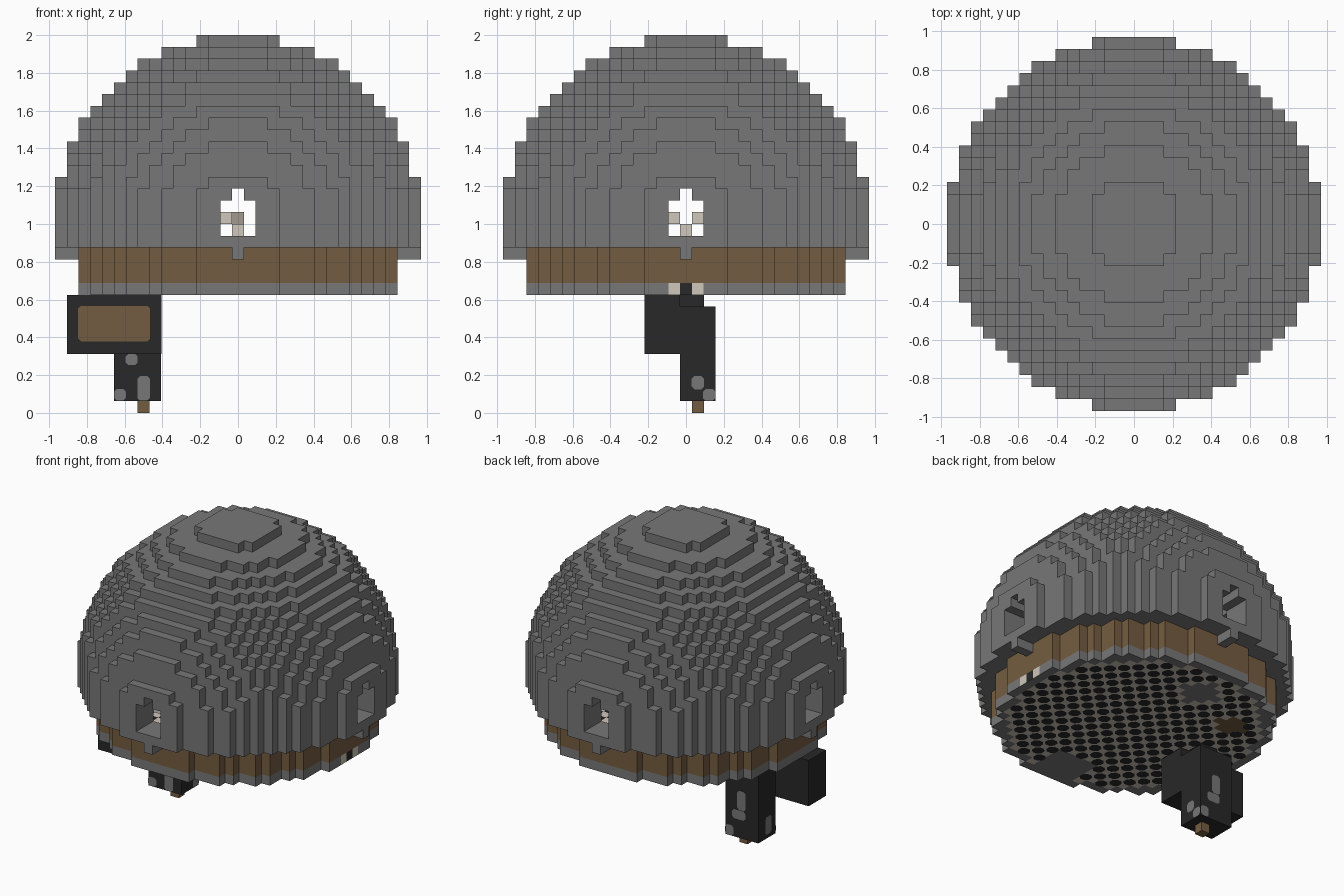
import bpy, bmesh, math
from mathutils import Vector

V = 0.0625            # voxel edge
MID = 1.03125         # height of the sphere centre

cube = bpy.data.objects.get("Cube")
if cube:
    bpy.data.objects.remove(cube)


def material(name, rgb):
    m = bpy.data.materials.new(name)
    m.use_nodes = True
    m.diffuse_color = (*rgb, 1)
    m.node_tree.nodes["Principled BSDF"].inputs["Base Color"].default_value = (*rgb, 1)
    return m


GREY = material("steel_grey", (0.186, 0.186, 0.186))
BROWN = material("leather_brown", (0.174, 0.108, 0.052))
DARK = material("charcoal", (0.021, 0.021, 0.021))
BEIGE = material("beige", (0.62, 0.57, 0.50))
TAUPE = material("taupe", (0.36, 0.32, 0.27))


def finish(name, bm, mats):
    mesh = bpy.data.meshes.new(name)
    bm.to_mesh(mesh)
    bm.free()
    for m in mats:
        mesh.materials.append(m)
    obj = bpy.data.objects.new(name, mesh)
    bpy.context.scene.collection.objects.link(obj)
    return obj


AXES = [Vector(a) * s for a in ((1, 0, 0), (0, 1, 0), (0, 0, 1)) for s in (1, -1)]


def voxels(name, cells, mats, rule=lambda c, n: 0):
    """Exposed faces of a set of integer cells around the sphere centre."""
    bm = bmesh.new()
    cache = {}

    def vert(p):
        key = tuple(round(k * 2) for k in p)
        if key not in cache:
            cache[key] = bm.verts.new((p.x * V, p.y * V, MID + p.z * V))
        return cache[key]

    for c in cells:
        p = Vector(c)
        for n in AXES:
            if tuple(int(k) for k in p + n) in cells:
                continue
            u = Vector((n.y, n.z, n.x))
            w = n.cross(u)
            f = bm.faces.new([vert(p + (n + u * a + w * b) / 2)
                              for a, b in ((-1, -1), (1, -1), (1, 1), (-1, 1))])
            f.material_index = rule(c, n)
    return finish(name, bm, mats)


def block(name, lo, hi, mat):
    bm = bmesh.new()
    bmesh.ops.create_cube(bm, size=1)
    for v in bm.verts:
        v.co = [(a + b) / 2 + k * (b - a) for a, b, k in zip(lo, hi, v.co)]
    return finish(name, bm, [mat])


def plates(name, specs, mat, c):
    """Flat plates with corners cut by c: centre, outward normal, width, height."""
    bm = bmesh.new()
    for centre, n, w, h in specs:
        n = Vector(n)
        u = Vector((0, 0, 1)).cross(n) if not n.z else Vector((1, 0, 0))
        v = n.cross(u)
        w, h = w / 2, h / 2
        pts = [(w, c - h), (w, h - c), (w - c, h), (c - w, h),
               (-w, h - c), (-w, c - h), (c - w, -h), (w - c, -h)]
        base = Vector(centre) + n * 0.003
        bm.faces.new([bm.verts.new(base + u * a + v * b) for a, b in pts])
    return finish(name, bm, [mat])


def disc(r, z, inner=-1):
    n = int(r)
    return {(x, y, z) for x in range(-n, n + 1) for y in range(-n, n + 1)
            if inner * abs(inner) < x * x + y * y <= r * r}


def spin(cells):
    """Repeat cells by quarter turns about the vertical axis."""
    out = set()
    for x, y, z in cells:
        for _ in range(4):
            out.add((x, y, z))
            x, y = -y, x
    return out


# Domed shell with a cross-shaped window on each side and a nub under it
dome = {(x, y, z) for z in range(-2, 16) for x, y, _ in disc(15.5, 0)
        if 12.5 ** 2 < x * x + y * y + z * z <= 15.5 ** 2}
window = [(s, z) for s in (-1, 0, 1) for z in (-1, 0, 1)] + [(0, 2)]
nubs = spin({(0, -d, z) for d in (14, 15) for z in (-3, -2)})
dome -= spin({(s, -d, z) for s, z in window for d in range(11, 16)}) | nubs
voxels("dome_shell", dome, [GREY])
voxels("window_nubs", nubs, [GREY])

# Small pale cells just inside the windows
pale = spin({(0, -12, -1)}) | {(-1, -12, 0), (12, -1, 0), (-12, 1, 0)}
voxels("window_bits", pale, [BEIGE])
voxels("window_rear_bit", {(0, 12, 0)}, [TAUPE])

# Leather band under the dome
band = set().union(*(disc(13.5, z, 11.5) for z in (-5, -4, -3)))
voxels("leather_band", band, [BROWN])

# Plain patches on the underside: centre cell, radius, material slot
PATCHES = [(0, -11, 2.9, 0), (-1, 9, 2.1, 0), (-7.5, 6, 1.8, 3)]


def patch_slot(x, y):
    for cx, cy, r, slot in PATCHES:
        if math.hypot(x - cx, y - cy) <= r:
            return slot
    return None


# Floor slab: pale inside a grey rim, with a marked spot on the +x edge
def floor_rule(c, n):
    x, y, _ = c
    if n.z > 0:
        return 2 if (x + y) % 2 == 0 else 1
    if n.z < 0:
        slot = patch_slot(x, y)
        if slot is None:
            slot = 1 if math.hypot(x, y) < 12.6 else 0
        return slot
    if x == 13 and n.x > 0 and abs(y) < 2:
        return 1 if y else 2
    return 0


voxels("floor_slab", disc(13.5, -6), [GREY, BEIGE, DARK, BROWN], floor_rule)

# Dark dots on the underside
FLOOR = MID - 6.5 * V
dots = [((x * V, y * V, FLOOR), (0, 0, -1), 0.074, 0.074) for x, y, _ in disc(12.6, 0)
        if (x + y) % 2 == 0 and patch_slot(x, y) is None]
plates("floor_dots", dots, DARK, 0.021)

# Side box with a front panel
block("side_box", (-0.906, -0.219, 0.3125), (-0.406, -0.031, 0.625), DARK)
plates("box_front_panel", [((-0.656, -0.219, 0.473), (0, -1, 0), 0.38, 0.188)], BROWN, 0.014)

# Leg with a hip, worn patches and a foot peg
block("hip", (-0.594, -0.031, 0.5625), (-0.469, 0.094, 0.625), DARK)
block("leg", (-0.656, -0.031, 0.0625), (-0.4065, 0.156, 0.5625), DARK)
block("foot_peg", (-0.531, 0.031, 0), (-0.469, 0.094, 0.0625), BROWN)
F, B, L, R = (0, -1, 0), (0, 1, 0), (1, 0, 0), (-1, 0, 0)
plates("leg_patches", [
    ((-0.563, -0.031, 0.283), F, 0.064, 0.06),
    ((-0.5, -0.031, 0.13), F, 0.066, 0.13),
    ((-0.625, -0.031, 0.096), F, 0.062, 0.06),
    ((-0.4065, 0.063, 0.16), L, 0.066, 0.07),
    ((-0.4065, 0.122, 0.095), L, 0.066, 0.062),
    ((-0.53, 0.156, 0.32), B, 0.064, 0.13),
    ((-0.51, 0.156, 0.22), B, 0.1, 0.062),
    ((-0.44, 0.156, 0.1), B, 0.062, 0.07),
    ((-0.656, 0.05, 0.15), R, 0.066, 0.12),
], GREY, 0.014)
